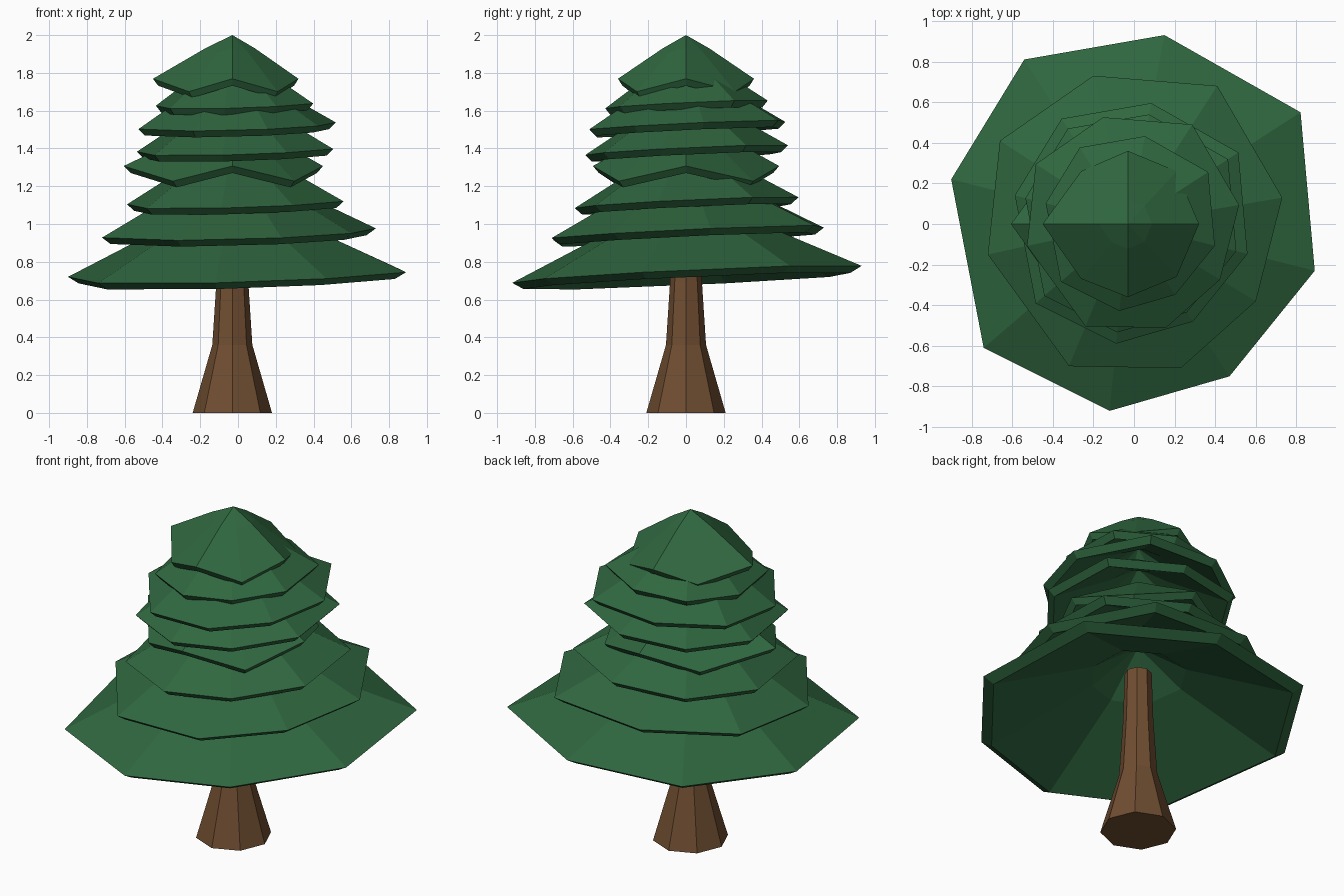
import bpy
import math

if "Cube" in bpy.data.objects:
    bpy.data.objects.remove(bpy.data.objects["Cube"])

AXIS_X = -0.03  # the tree axis sits slightly left of the origin


def material(name, rgb):
    m = bpy.data.materials.new(name)
    m.diffuse_color = (*rgb, 1)
    m.use_nodes = True
    m.node_tree.nodes["Principled BSDF"].inputs["Base Color"].default_value = m.diffuse_color
    return m


green = material("pine green", (0.029, 0.135, 0.050))
brown = material("bark brown", (0.160, 0.075, 0.031))


def add_object(name, verts, faces, mat):
    me = bpy.data.meshes.new(name)
    me.from_pydata(verts, [], faces)
    me.update()
    me.materials.append(mat)
    ob = bpy.data.objects.new(name, me)
    bpy.context.collection.objects.link(ob)
    return ob


def bridge(rings):
    """Quads between consecutive 8-point rings, counter-clockwise, going up/in."""
    return [(8 * r + i, 8 * r + (i + 1) % 8, 8 * r + 8 + (i + 1) % 8, 8 * r + 8 + i)
            for r in range(rings - 1) for i in range(8)]


# Rim outlines around the axis, counter-clockwise, full size
BROAD = [(0.92, -0.23), (0.85, 0.55), (0.18, 0.93), (-0.51, 0.81),
         (-0.87, 0.22), (-0.71, -0.61), (-0.09, -0.92), (0.50, -0.75)]
TURNED = [(0.76, 0.13), (0.44, 0.68), (-0.17, 0.73), (-0.63, 0.41),
          (-0.69, -0.15), (-0.29, -0.70), (0.26, -0.71), (0.63, -0.38)]
ZIGZAG = [(0.35, 0.0), (0.24, 0.26), (0.0, 0.36), (-0.23, 0.26),
          (-0.42, 0.0), (-0.23, -0.27), (0.0, -0.36), (0.24, -0.26)]


def tier(name, outline, scale, z, tilt=(0.0, 0.0), zig=0.0):
    """Drooping hollow cone of branches with a bevelled lip underneath."""
    rim = [(x * scale, y * scale) for x, y in outline]
    size = sum(math.hypot(x, y) for x, y in rim) / 8
    mid = 0.12 + 0.18 * size
    tip = mid + 0.22 * size

    def ring(k, dz, wave):
        return [(AXIS_X + x * k, y * k,
                 z + dz + wave * (tilt[0] * x + tilt[1] * y + zig * (-1) ** i))
                for i, (x, y) in enumerate(rim)]

    # inner cone -> lip -> rim -> shoulder -> tip
    verts = (ring(0.29, mid - 0.05, 0.3) + ring(0.935, -0.035, 0.95)
             + ring(1.0, 0.0, 1.0) + ring(0.34, mid, 0.3))
    faces = bridge(4)
    verts += [(AXIS_X, 0, z + tip), (AXIS_X, 0, z + tip - 0.06)]
    for i in range(8):
        j = (i + 1) % 8
        faces.append((24 + i, 24 + j, 32))
        faces.append((j, i, 33))
    add_object(name, verts, faces, green)


TILT = (0.025, 0.045)
tier("branch_tier_1", BROAD, 1.0, 0.732, TILT)
tier("branch_tier_2", TURNED, 1.0, 0.952, TILT)
tier("branch_tier_3", BROAD, 0.64, 1.112, TILT)
tier("branch_tier_4", ZIGZAG, 1.37, 1.267, zig=0.04)
tier("branch_tier_5", BROAD, 0.58, 1.39, TILT)
tier("branch_tier_6", TURNED, 0.72, 1.52, TILT)
tier("branch_tier_7", BROAD, 0.465, 1.632, TILT)
tier("branch_tier_8", ZIGZAG, 1.0, 1.735, zig=0.034)

# Trunk: flared eight-sided post running up into the lowest tiers
levels = [(0.0, 0.21), (0.36, 0.106), (0.70, 0.084), (1.0, 0.075)]
verts = [(AXIS_X + r * math.cos(i * math.pi / 4), r * math.sin(i * math.pi / 4), z)
         for z, r in levels for i in range(8)]
faces = bridge(4) + [tuple(range(7, -1, -1)), tuple(range(24, 32))]
add_object("trunk", verts, faces, brown)
